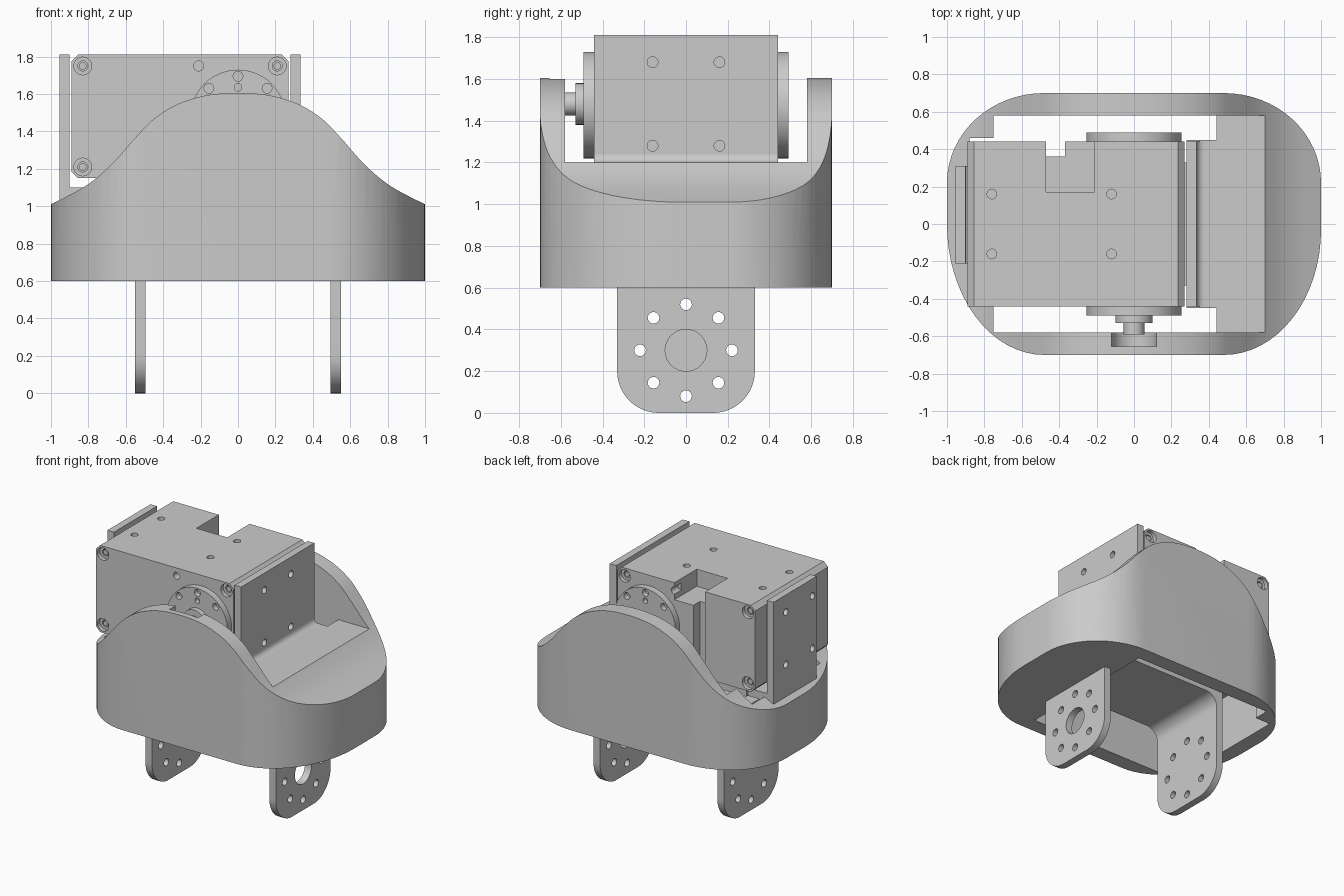
import bpy, bmesh
from math import cos, sin, pi, radians
from mathutils import Vector

if "Cube" in bpy.data.objects:
    bpy.data.objects.remove(bpy.data.objects["Cube"], do_unlink=True)

grey = bpy.data.materials.new("plain grey")
grey.use_nodes = True
grey.diffuse_color = (0.6, 0.6, 0.6, 1)
grey.node_tree.nodes["Principled BSDF"].inputs["Base Color"].default_value = (0.6, 0.6, 0.6, 1)


def finish(name, bm):
    bmesh.ops.recalc_face_normals(bm, faces=bm.faces)
    mesh = bpy.data.meshes.new(name)
    bm.to_mesh(mesh)
    bm.free()
    mesh.materials.append(grey)
    ob = bpy.data.objects.new(name, mesh)
    bpy.context.collection.objects.link(ob)
    return ob


def prism(name, pts, axis, lo, hi):
    """Extrude a 2D outline along an axis; remaining axes keep their order."""
    bm = bmesh.new()
    def place(p, d):
        v = list(p)
        v.insert("xyz".index(axis), d)
        return bm.verts.new(v)
    a = [place(p, lo) for p in pts]
    b = [place(p, hi) for p in pts]
    bm.faces.new(a)
    bm.faces.new(b)
    for i in range(len(pts)):
        j = (i + 1) % len(pts)
        bm.faces.new((a[i], a[j], b[j], b[i]))
    return finish(name, bm)


def box(name, x0, x1, y0, y1, z0, z1):
    return prism(name, [(x0, y0), (x1, y0), (x1, y1), (x0, y1)], "z", z0, z1)


def disc(name, axis, centre, r, lo, hi, n=32):
    pts = [(centre[0] + r * cos(2 * pi * i / n), centre[1] + r * sin(2 * pi * i / n)) for i in range(n)]
    return prism(name, pts, axis, lo, hi)


def arc(cx, cy, rx, ry, a0, a1, n=12):
    return [(cx + rx * cos(radians(a0 + (a1 - a0) * i / n)),
             cy + ry * sin(radians(a0 + (a1 - a0) * i / n))) for i in range(n + 1)]


def boolean(ob, tools, op="DIFFERENCE"):
    for t in tools:
        t.hide_render = True
        m = ob.modifiers.new("cut", "BOOLEAN")
        m.operation, m.object, m.solver = op, t, "EXACT"
    dg = bpy.context.evaluated_depsgraph_get()
    mesh = bpy.data.meshes.new_from_object(ob.evaluated_get(dg))
    ob.modifiers.clear()
    ob.data = mesh
    for t in tools:
        bpy.data.objects.remove(t, do_unlink=True)


def holes(axis, centres, r, lo, hi):
    return [disc("hole_cutter", axis, c, r, lo, hi, 16) for c in centres]


def smooth_curve(pts, n=6):
    """Catmull-Rom interpolation through a few points."""
    p = [Vector(q) for q in [pts[0]] + pts + [pts[-1]]]
    out = []
    for i in range(1, len(p) - 2):
        for k in range(n):
            t = k / n
            a, b, c, d = p[i - 1:i + 3]
            out.append(tuple(0.5 * (2 * b + (c - a) * t + (2 * a - 5 * b + 4 * c - d) * t * t
                                    + (3 * b - a - 3 * c + d) * t ** 3)))
    return out + [tuple(p[-1])]


# Shell: rounded plan, softer at the front corners, cut by a bell-shaped side profile
plan = []
for sx, cy, ry, a in ((1, 0.22, 0.48, 0), (-1, 0.22, 0.48, 90), (-1, 0, 0.7, 180), (1, -0.03, 0.67, 270)):
    plan += arc(sx * 0.48, cy, 0.52, ry, a, a + 90, 16)
shell = prism("shell", plan, "z", 0.6, 1.8)
half = [(0.12, 1.6), (0.3, 1.555), (0.44, 1.475), (0.55, 1.365), (0.68, 1.22), (0.82, 1.105), (1.01, 1.005)]
bell = smooth_curve([(-x, z) for x, z in reversed(half)] + half)
boolean(shell, [prism("bell_cutter", bell + [(1.01, 0.4), (-1.01, 0.4)], "y", -1, 1)], "INTERSECT")
boolean(shell, [
    box("scoop_cutter", -1.2, 1.2, -0.58, 0.58, 1.2, 2),
    box("well_cutter", -0.75, 0.44, -0.58, 0.58, 0.3, 2),
    box("well_end_cutter", -0.88, -0.7, -0.36, 0.46, 0.3, 2),
    prism("pocket_cutter", [(0.12, 2), (-0.12, 2)] + arc(0, 1.48, 0.12, 0.12, 180, 360), "y", -0.655, -0.5),
])

# Servo body with chamfered long edges
x0, x1, z0, z1, c = -0.89, 0.27, 1.15, 1.81, 0.035
body = prism("servo_body", [(x0 + c, z0), (x1 - c, z0), (x1, z0 + c), (x1, z1 - c),
                            (x1 - c, z1), (x0 + c, z1), (x0, z1 - c), (x0, z0 + c)], "y", -0.44, 0.44)
corners = [(-0.83, 1.75), (-0.83, 1.21), (0.21, 1.75), (0.21, 1.21)]
cuts = [box("notch_cutter", -0.47, -0.21, 0.17, 0.6, 1.68, 2),
        box("slot_cutter", -0.47, -0.37, 0.36, 0.6, 1, 2)]
for s in (-1, 1):
    cuts += holes("y", corners + [(-0.21, 1.75)], 0.027, s * 0.36, s * 0.5)
    cuts += holes("y", corners, 0.048, s * 0.41, s * 0.5)
cuts += holes("z", [(x, y) for x in (-0.76, -0.12) for y in (-0.16, 0.16)], 0.026, 1.75, 2)
boolean(body, cuts)

# Screws sunk in the corners
for x, z in corners:
    for s in (-1, 1):
        disc("corner_screw", "y", (x, z), 0.02, s * 0.36, s * 0.41, 12)

# Output flanges on both sides
for s, name in ((-1, "front_flange"), (1, "back_flange")):
    flange = disc(name, "y", (0, 1.475), 0.255, s * 0.43, s * 0.49, 48)
    ring = [(0.22 * cos(k * pi / 4), 1.475 + 0.22 * sin(k * pi / 4)) for k in range(8)]
    boolean(flange, holes("y", ring, 0.026, s * 0.45, s * 0.55)
            + holes("y", [(0, 1.635)], 0.02, s * 0.45, s * 0.55))
disc("front_hub", "y", (0, 1.48), 0.1, -0.53, -0.47)
disc("front_shaft", "y", (0, 1.48), 0.055, -0.59, -0.52)

# Upper bracket: stepped base, two side plates and their fillets
base = [(-0.9, -0.21), (-0.74, -0.21), (-0.74, -0.33), (0.3, -0.33), (0.3, 0.33), (-0.74, 0.33), (-0.74, 0.31), (-0.9, 0.31)]
prism("upper_bracket_base", base, "z", 1.04, 1.1)
box("upper_bracket_ledge", 0.28, 0.46, -0.45, 0.45, 1.04, 1.2)
bolts = [(y, z) for y in (-0.16, 0.16) for z in (1.28, 1.68)]
right_plate = box("upper_bracket_right_plate", 0.28, 0.335, -0.44, 0.44, 1.1, 1.81)
boolean(right_plate, holes("x", bolts, 0.026, 0.2, 0.5))
left_plate = box("upper_bracket_left_plate", -0.955, -0.9, -0.21, 0.31, 0.95, 1.81)
boolean(left_plate, holes("x", bolts, 0.026, -1.1, -0.8))
prism("right_plate_fillet", [(0.33, 1.19)] + arc(0.375, 1.24, 0.04, 0.04, 270, 180, 6), "y", -0.44, 0.44)
prism("left_plate_fillet", [(-0.91, 1.04)] + arc(-0.84, 1.11, 0.06, 0.06, 270, 180, 6), "y", -0.21, 0.31)

# Lower bracket: bridge with broad inner fillets and two drilled legs
outer, inner, top, under, r = 0.55, 0.495, 0.81, 0.755, 0.1
bridge = ([(outer, 0.6), (outer, top), (-outer, top), (-outer, 0.6), (-inner, 0.6)]
          + arc(r - inner, under - r, r, r, 180, 90, 8)
          + arc(inner - r, under - r, r, r, 90, 0, 8) + [(inner, 0.6)])
prism("lower_bracket_bridge", bridge, "y", -0.33, 0.33)
bolt_ring = [(0.22 * cos(k * pi / 4), 0.3 + 0.22 * sin(k * pi / 4)) for k in range(8)]
tab = arc(-0.13, 0.2, 0.2, 0.2, 180, 270) + arc(0.13, 0.2, 0.2, 0.2, 270, 360) + [(0.33, 0.6), (-0.33, 0.6)]
for s, name in ((1, "left_leg"), (-1, "right_leg")):
    leg = prism(name, tab, "x", s * inner, s * outer)
    tools = holes("x", bolt_ring, 0.028, s * 0.4, s * 0.7)
    if s > 0:
        tools.append(disc("bore_cutter", "x", (0, 0.3), 0.1, 0.4, 0.7))
    boolean(leg, tools)

# Smooth the curved walls while keeping hard edges
bpy.ops.object.select_all(action="DESELECT")
for ob in bpy.context.collection.objects:
    if ob.type == "MESH" and ob.data.materials and ob.data.materials[0] == grey:
        ob.select_set(True)
        bpy.context.view_layer.objects.active = ob
bpy.ops.object.shade_smooth_by_angle(angle=radians(30))
